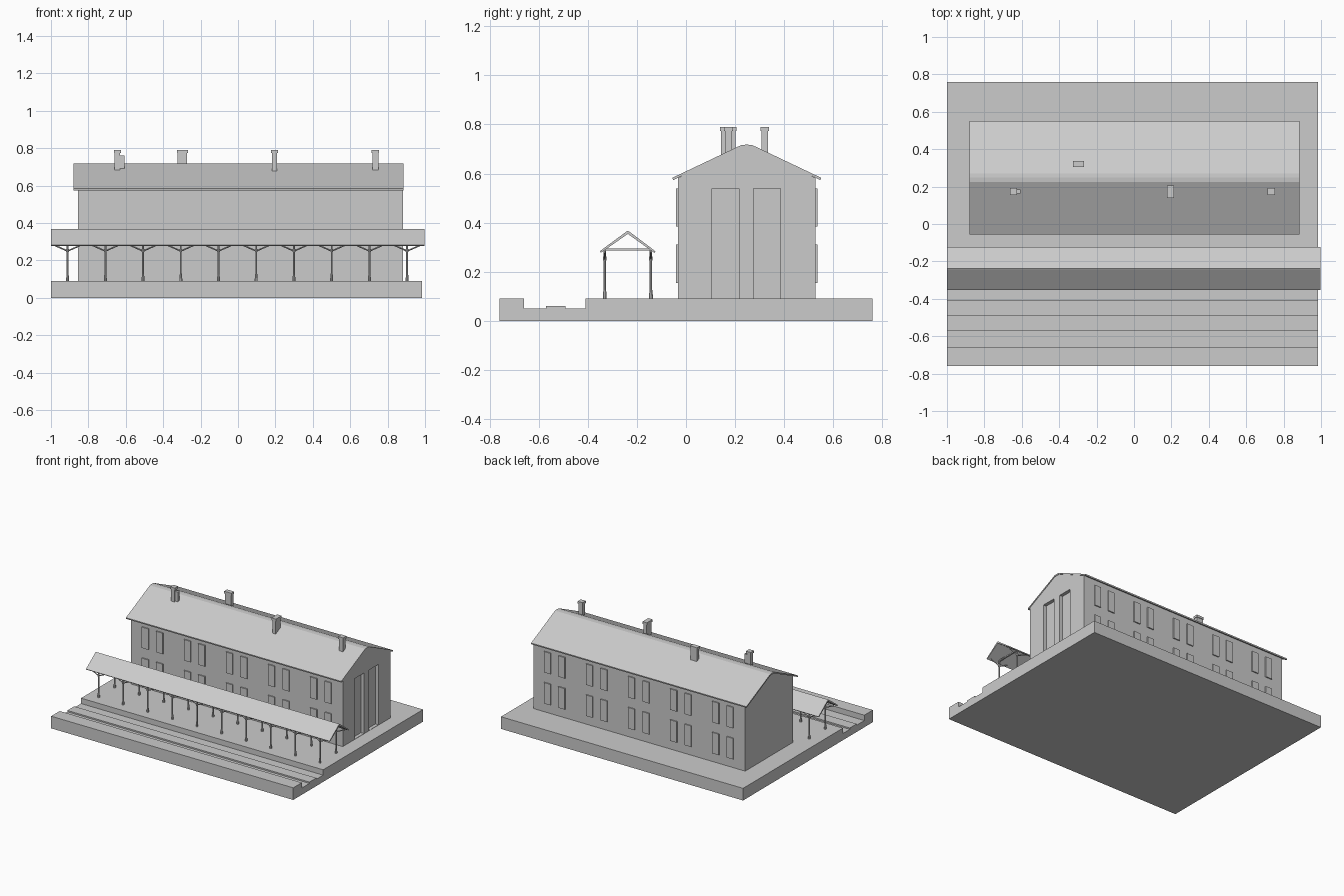
import bpy, bmesh, math
from mathutils import Vector

if "Cube" in bpy.data.objects:
    bpy.data.objects.remove(bpy.data.objects["Cube"])


def finish(name, bm):
    bmesh.ops.recalc_face_normals(bm, faces=bm.faces)
    me = bpy.data.meshes.new(name)
    bm.to_mesh(me)
    bm.free()
    ob = bpy.data.objects.new(name, me)
    bpy.context.scene.collection.objects.link(ob)
    return ob


def add_box(bm, x0, x1, y0, y1, z0, z1):
    vs = bmesh.ops.create_cube(bm, size=1)["verts"]
    for v in vs:
        v.co = Vector((x0 + (v.co.x + .5) * (x1 - x0),
                       y0 + (v.co.y + .5) * (y1 - y0),
                       z0 + (v.co.z + .5) * (z1 - z0)))


def extrude_x(name, profile, x0, x1):
    bm = bmesh.new()
    f = bm.faces.new([bm.verts.new((x0, y, z)) for y, z in profile])
    ext = bmesh.ops.extrude_face_region(bm, geom=[f])["geom"]
    for v in ext:
        if isinstance(v, bmesh.types.BMVert):
            v.co.x = x1
    return finish(name, bm)


def add_rod(bm, a, b, r0, r1, n=8):
    a, b = Vector(a), Vector(b)
    d = b - a
    rot = d.to_track_quat('Z', 'Y').to_matrix().to_4x4()
    rot.translation = (a + b) / 2
    bmesh.ops.create_cone(bm, cap_ends=True, segments=n, radius1=r0, radius2=r1,
                          depth=d.length, matrix=rot)


# platforms with sunken track bed
extrude_x("platform_base", [
    (-.76, 0), (.76, 0), (.76, .09), (-.41, .09), (-.41, .05), (-.49, .05), (-.49, .06),
    (-.57, .06), (-.57, .05), (-.66, .05), (-.66, .09), (-.76, .09)], -1, .985)

# main building with gabled ends
walls = extrude_x("building_walls", [
    (-.033, .085), (.528, .085), (.528, .582), (.27, .708), (.225, .708), (-.033, .582)],
    -.855, .882)

# two tall door recesses cut into the right gable
bm = bmesh.new()
for y in (.105, .275):
    add_box(bm, .857, 1, y, y + .11, .092, .54)
cutter = finish("door_cutter", bm)
cutter.hide_render = True
cutter.hide_viewport = True
mod = walls.modifiers.new("door_recess", 'BOOLEAN')
mod.operation = 'DIFFERENCE'
mod.solver = 'EXACT'
mod.object = cutter

# main roof shell
extrude_x("building_roof", [
    (-.055, .583), (.225, .716), (.2475, .718), (.27, .716), (.55, .583), (.548, .573),
    (.27, .706), (.225, .706), (-.053, .573)], -.88, .885)

# raised window panels: five pairs per floor, front and back
bm = bmesh.new()
for i in range(5):
    for dx in (-.059, .059):
        x = .015 + (i - 2) * .345 + dx
        for z in (.155, .385):
            add_box(bm, x - .027, x + .027, -.041, -.03, z, z + .155)
            add_box(bm, x - .027, x + .027, .525, .536, z, z + .155)
finish("windows", bm)


# chimneys with slightly wider caps
bm = bmesh.new()
for x0, x1, y0, y1, z0 in [(-.66, -.63, .158, .188, .66), (-.323, -.272, .308, .334, .66),
                           (.181, .209, .143, .202, .65), (.718, .75, .158, .188, .66)]:
    add_box(bm, x0, x1, y0, y1, z0, .775)
    add_box(bm, x0 - .004, x1 + .004, y0 - .004, y1 + .004, .773, .79)
add_box(bm, -.632, -.607, .163, .184, .69, .762)
finish("chimneys", bm)

# canopy roof
extrude_x("canopy_roof", [
    (-.352, .283), (-.245, .362), (-.237, .367), (-.229, .362), (-.124, .283), (-.129, .277),
    (-.237, .354), (-.347, .277)], -1, .997)

# canopy posts, braces and tie beams
posts = bmesh.new()
ties = bmesh.new()
for i in range(10):
    x = -.911 + i * .2017
    for y in (-.331, -.143):
        add_rod(posts, (x, y, .088), (x, y, .102), .008, .008)
        add_rod(posts, (x, y, .102), (x, y, .13), .008, .005)
        add_rod(posts, (x, y, .13), (x, y, .29), .005, .005)
        add_rod(posts, (x, y, .245), (x, y, .262), .0075, .0075)
        for s in (-1, 1):
            add_rod(posts, (x, y, .25), (x + s * .07, y, .281), .004, .004, 4)
    add_box(ties, x - .006, x + .006, -.335, -.139, .286, .294)
finish("canopy_posts", posts)
finish("canopy_tie_beams", ties)
